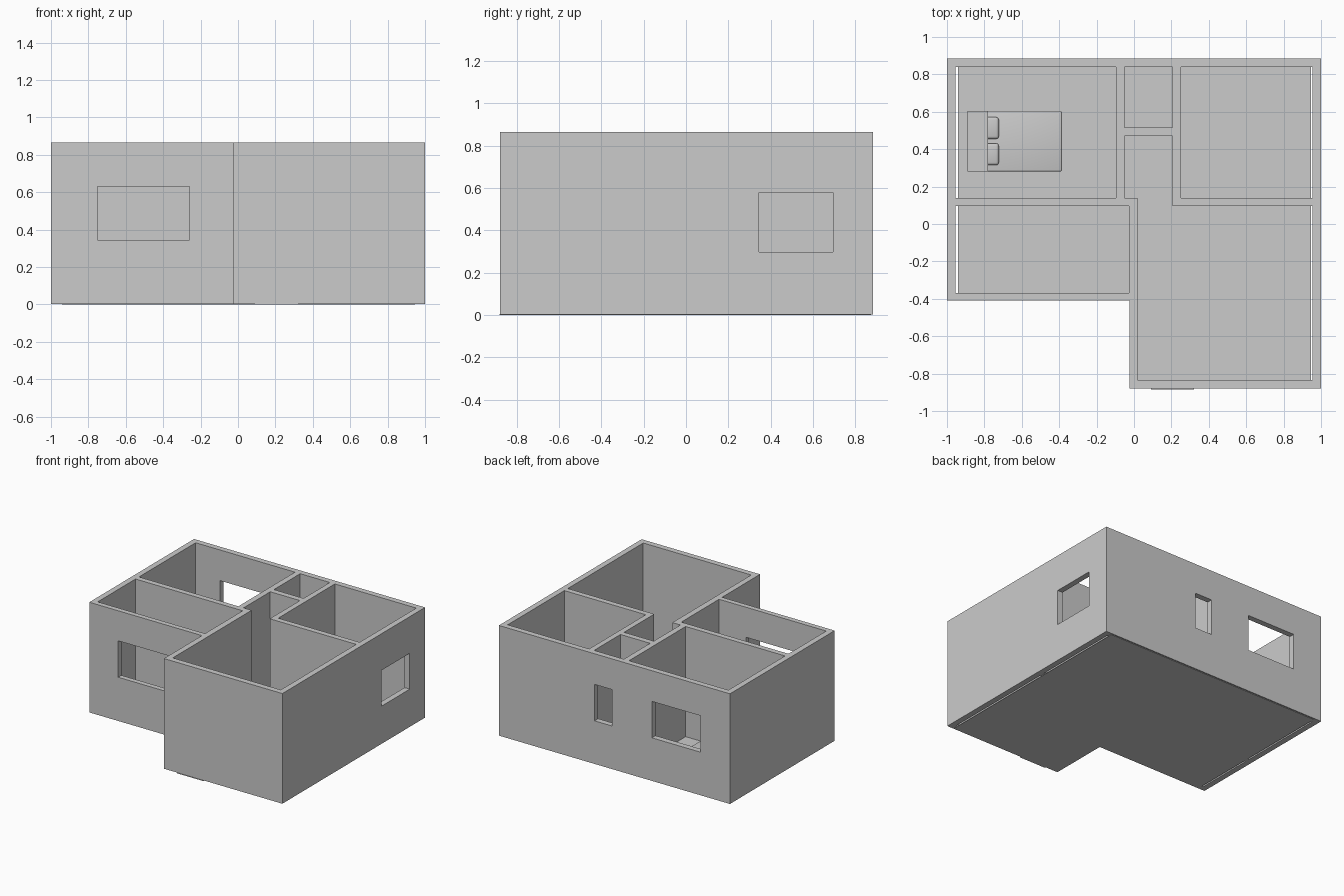
import bpy, bmesh

cube = bpy.data.objects.get("Cube")
if cube:
    bpy.data.objects.remove(cube, do_unlink=True)

TOP = 0.865    # wall height
SLAB = 0.003   # floor thickness

grey = bpy.data.materials.new("plain_grey")
grey.use_nodes = True
grey.diffuse_color = (0.6, 0.6, 0.6, 1)
grey.node_tree.nodes["Principled BSDF"].inputs["Base Color"].default_value = (0.6, 0.6, 0.6, 1)


def prism(name, outline, z0, z1, bevel=0):
    """Upright solid with the given floor outline."""
    bm = bmesh.new()
    face = bm.faces.new([bm.verts.new((x, y, z0)) for x, y in outline])
    ext = bmesh.ops.extrude_face_region(bm, geom=[face])
    verts = [v for v in ext["geom"] if isinstance(v, bmesh.types.BMVert)]
    bmesh.ops.translate(bm, verts=verts, vec=(0, 0, z1 - z0))
    bmesh.ops.recalc_face_normals(bm, faces=bm.faces)
    mesh = bpy.data.meshes.new(name)
    bm.to_mesh(mesh)
    bm.free()
    mesh.materials.append(grey)
    obj = bpy.data.objects.new(name, mesh)
    bpy.context.collection.objects.link(obj)
    if bevel:
        mod = obj.modifiers.new("rounding", "BEVEL")
        mod.width, mod.segments = bevel, 3
        bpy.context.view_layer.objects.active = obj
        for other in bpy.context.selected_objects:
            other.select_set(False)
        obj.select_set(True)
        bpy.ops.object.modifier_apply(modifier=mod.name)
        bpy.ops.object.shade_smooth_by_angle()
    return obj


def rect(x0, x1, y0, y1):
    return [(x0, y0), (x1, y0), (x1, y1), (x0, y1)]


def cut(target, outline, z0, z1):
    """Carve a prism out of the target."""
    cutter = prism("cutter", outline, z0, z1)
    cutter.hide_render = True
    mod = target.modifiers.new("cut", "BOOLEAN")
    mod.operation, mod.solver, mod.object = "DIFFERENCE", "EXACT", cutter
    bpy.context.view_layer.objects.active = target
    bpy.ops.object.modifier_apply(modifier=mod.name)
    bpy.data.objects.remove(cutter, do_unlink=True)


# Walls: one L-shaped block with the rooms and windows carved out
walls = prism("walls", [(-1, -0.41), (-0.025, -0.41), (-0.025, -0.88), (1, -0.88),
                        (1, 0.885), (-1, 0.885)], SLAB, TOP)
rooms = [
    rect(-0.955, -0.095, 0.14, 0.84),    # bedroom
    rect(-0.05, 0.207, 0.515, 0.84),     # small back room
    rect(0.25, 0.955, 0.14, 0.84),       # back room
    rect(-0.955, -0.027, -0.37, 0.097),  # front room
    [(-0.05, 0.47), (-0.05, 0.14), (0.02, 0.14), (0.02, -0.835),
     (0.955, -0.835), (0.955, 0.097), (0.207, 0.097), (0.207, 0.47)],  # living room and hall
]
for outline in rooms:
    cut(walls, outline, -0.1, 1)

windows = [
    (rect(-0.75, -0.26, -0.45, -0.34), 0.345, 0.63),  # front
    (rect(-0.745, -0.325, 0.81, 0.92), 0.34, 0.625),  # back, large
    (rect(0.02, 0.172, 0.81, 0.92), 0.34, 0.625),     # back, small
    (rect(0.93, 1.05, 0.345, 0.695), 0.298, 0.578),   # side
]
for outline, z0, z1 in windows:
    cut(walls, outline, z0, z1)

# Floor stops just short of the side walls
prism("floor", [(-0.94, -0.4), (-0.015, -0.4), (-0.015, -0.87), (0.945, -0.87),
                (0.945, 0.875), (-0.94, 0.875)], 0, SLAB)
prism("front_threshold", rect(0.09, 0.32, -0.885, -0.87), 0, SLAB)

# Bed with a deep headboard
prism("headboard", rect(-0.89, -0.78, 0.28, 0.605), SLAB, 0.26)
prism("bed_base", rect(-0.79, -0.39, 0.285, 0.6), SLAB, 0.07)
prism("mattress", rect(-0.80, -0.385, 0.28, 0.605), 0.07, 0.14, 0.01)
for i, y in enumerate((0.373, 0.513)):
    prism("pillow_%d" % (i + 1), rect(-0.84, -0.723, y - 0.058, y + 0.058), 0.13, 0.165, 0.014)
